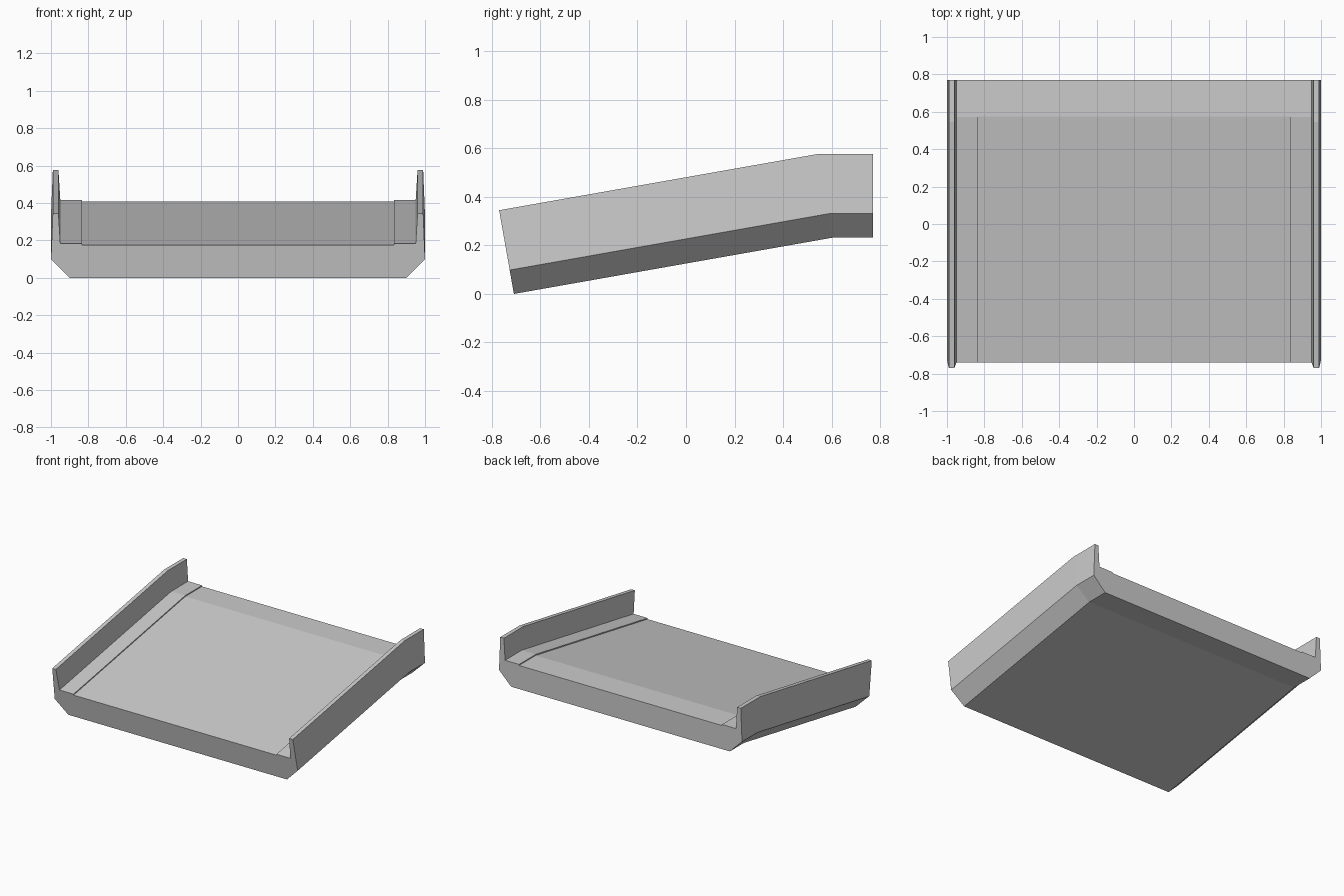
import bpy, bmesh, math

if "Cube" in bpy.data.objects:
    bpy.data.objects.remove(bpy.data.objects["Cube"])

SLOPE = math.radians(10)
S, C = math.sin(SLOPE), math.cos(SLOPE)

# Half cross-section (x, height): chamfered base, side wall, raised strip, floor
half = [(0.90, 0.0), (1.0, 0.10), (0.99, 0.35), (0.96, 0.35),
        (0.95, 0.186), (0.835, 0.186), (0.835, 0.178)]
profile = half + [(-x, h) for x, h in reversed(half)]

# Stations along the ramp: (base y, base z, y shift per unit height)
stations = [(-0.709, 0.0, -S),      # low front end, square to the slope
            (0.605, 0.232, -S),     # bend
            (0.77, 0.232, 0.0)]     # upright back end

bm = bmesh.new()
rings = [[bm.verts.new((x, y + h * lean, z + h * C)) for x, h in profile]
         for y, z, lean in stations]

# Skin between stations
n = len(profile)
for a, b in zip(rings, rings[1:]):
    for i in range(n):
        j = (i + 1) % n
        bm.faces.new((a[i], a[j], b[j], b[i]))

# End caps
bm.faces.new(rings[0])
bm.faces.new(rings[-1])
bmesh.ops.recalc_face_normals(bm, faces=bm.faces)

mesh = bpy.data.meshes.new("ramp_channel")
bm.to_mesh(mesh)
bm.free()
ramp = bpy.data.objects.new("ramp_channel", mesh)
bpy.context.collection.objects.link(ramp)
